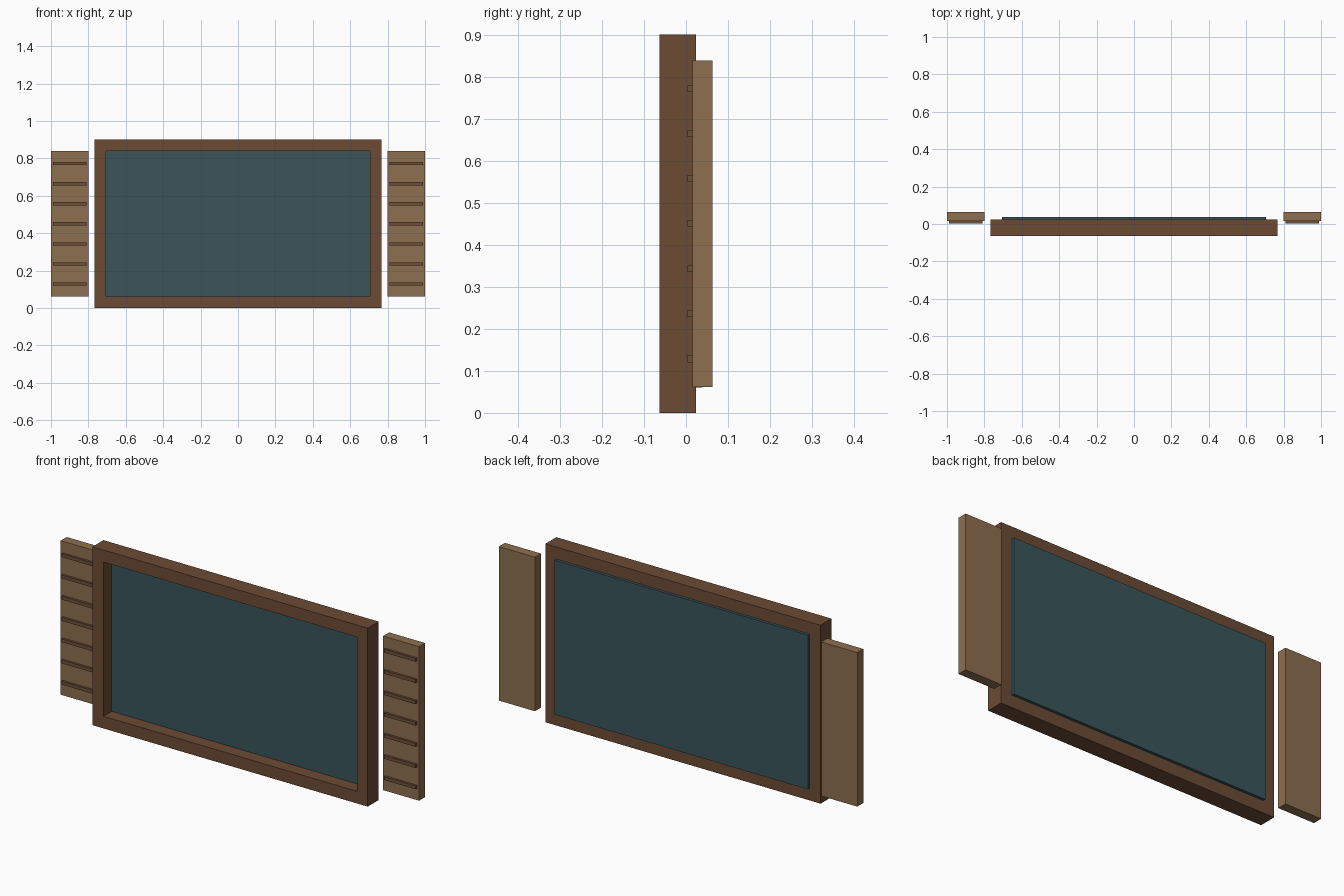
import bpy, bmesh

if "Cube" in bpy.data.objects:
    bpy.data.objects.remove(bpy.data.objects["Cube"])


def material(name, rgb):
    m = bpy.data.materials.new(name)
    m.diffuse_color = (*rgb, 1)
    m.use_nodes = True
    m.node_tree.nodes["Principled BSDF"].inputs["Base Color"].default_value = m.diffuse_color
    return m


FRAME = material("dark_wood", (0.15, 0.07, 0.035))
SHUTTER = material("light_wood", (0.27, 0.16, 0.08))
SLAT = material("slat_wood", (0.15, 0.08, 0.038))
GLASS = material("glass", (0.042, 0.09, 0.105))


def add_object(name, bm, mat):
    bmesh.ops.recalc_face_normals(bm, faces=bm.faces)
    mesh = bpy.data.meshes.new(name)
    bm.to_mesh(mesh)
    bm.free()
    mesh.materials.append(mat)
    obj = bpy.data.objects.new(name, mesh)
    bpy.context.collection.objects.link(obj)
    return obj


def box(name, x, y, z, mat):
    """Box from (min, max) ranges on each axis."""
    bm = bmesh.new()
    bmesh.ops.create_cube(bm, size=1)
    for v in bm.verts:
        for i, (lo, hi) in enumerate((x, y, z)):
            v.co[i] = lo if v.co[i] < 0 else hi
    return add_object(name, bm, mat)


def ring(name, x, y, z, width, mat):
    """Rectangular frame with an open centre."""
    bm = bmesh.new()
    loops = []
    for inset, depth in ((0, y[0]), (0, y[1]), (width, y[1]), (width, y[0])):
        x0, x1, z0, z1 = x[0] + inset, x[1] - inset, z[0] + inset, z[1] - inset
        loops.append([bm.verts.new((px, depth, pz))
                      for px, pz in ((x0, z0), (x1, z0), (x1, z1), (x0, z1))])
    for a in range(4):
        la, lb = loops[a], loops[(a + 1) % 4]
        for i in range(4):
            j = (i + 1) % 4
            bm.faces.new((la[i], la[j], lb[j], lb[i]))
    return add_object(name, bm, mat)


# Window frame and glass pane
ring("window_frame", (-0.768, 0.768), (-0.063, 0.024), (0, 0.9), 0.061, FRAME)
box("window_pane", (-0.707, 0.707), (0.003, 0.038), (0.061, 0.839), GLASS)

# Shutters with seven slats each
for side, s in (("left", -1), ("right", 1)):
    box(f"{side}_shutter", sorted((s * 0.799, s)), (0.015, 0.063),
        (0.062, 0.839), SHUTTER)
    for i in range(7):
        zc = 0.129 + i * 0.1072
        box(f"{side}_slat_{i + 1}", sorted((s * 0.811, s * 0.988)),
            (0.004, 0.02), (zc - 0.0085, zc + 0.0085), SLAT)
